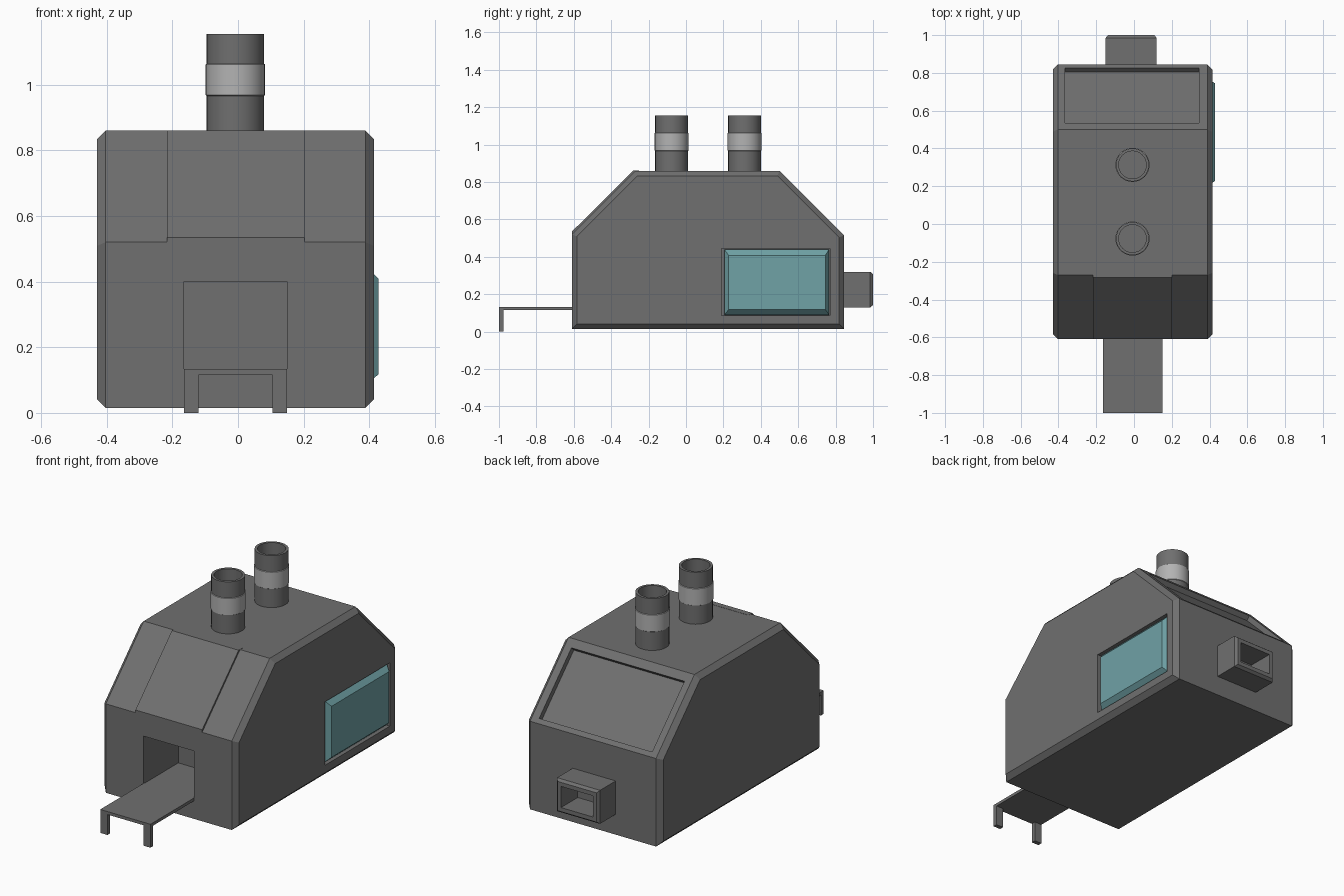
import bpy, bmesh, math
from mathutils import Vector, Matrix

if "Cube" in bpy.data.objects:
    bpy.data.objects.remove(bpy.data.objects["Cube"])


def material(name, color):
    m = bpy.data.materials.new(name)
    m.diffuse_color = (*color, 1)
    m.use_nodes = True
    m.node_tree.nodes["Principled BSDF"].inputs["Base Color"].default_value = m.diffuse_color
    return m


DARK = material("dark_grey", (0.16, 0.16, 0.16))
LIGHT = material("light_grey", (0.45, 0.45, 0.45))
TEAL = material("teal_glass", (0.16, 0.36, 0.38))


def finish(name, bm, mat=DARK):
    bmesh.ops.recalc_face_normals(bm, faces=bm.faces)
    me = bpy.data.meshes.new(name)
    bm.to_mesh(me)
    bm.free()
    me.materials.append(mat)
    ob = bpy.data.objects.new(name, me)
    bpy.context.collection.objects.link(ob)
    return ob


def prism(name, profile, x0, x1, chamfer=0.0):
    """Extrude a (y, z) profile along x, optionally chamfering both end rims."""
    bm = bmesh.new()
    face = bm.faces.new([bm.verts.new((x0, y, z)) for y, z in profile])
    new = bmesh.ops.extrude_face_region(bm, geom=[face])["geom"]
    bmesh.ops.translate(bm, vec=(x1 - x0, 0, 0),
                        verts=[g for g in new if isinstance(g, bmesh.types.BMVert)])
    if chamfer:
        rims = [e for e in bm.edges if abs(e.verts[0].co.x - e.verts[1].co.x) < 1e-5]
        bmesh.ops.bevel(bm, geom=rims, offset=chamfer, segments=1,
                        affect='EDGES', profile=0.5)
    return finish(name, bm)


def box(name, x, y, z, mat=DARK):
    bm = bmesh.new()
    bmesh.ops.create_cube(bm, size=1)
    for v in bm.verts:
        v.co = Vector([a[0] if c < 0 else a[1] for a, c in zip((x, y, z), v.co)])
    return finish(name, bm, mat)


def lathe(name, profile, x, y, mat, sides=32):
    """Spin a closed (radius, z) loop round a vertical axis."""
    bm = bmesh.new()
    rings = [[bm.verts.new((x + r * math.cos(2 * math.pi * i / sides),
                            y + r * math.sin(2 * math.pi * i / sides), z))
              for i in range(sides)] for r, z in profile]
    for a, b in zip(rings, rings[1:] + rings[:1]):
        for i in range(sides):
            j = (i + 1) % sides
            bm.faces.new((a[i], a[j], b[j], b[i]))
    ob = finish(name, bm, mat)
    bpy.context.view_layer.objects.active = ob
    bpy.ops.object.select_all(action='DESELECT')
    ob.select_set(True)
    bpy.ops.object.shade_smooth_by_angle(angle=math.radians(30))
    return ob


def cut(target, cutter):
    mod = target.modifiers.new("cut", 'BOOLEAN')
    mod.operation, mod.solver, mod.object = 'DIFFERENCE', 'EXACT', cutter
    bpy.context.view_layer.objects.active = target
    bpy.ops.object.modifier_apply(modifier=mod.name)
    bpy.data.objects.remove(cutter)


# Main housing with sloped front and back
body = prism("housing", [(-0.61, 0.015), (0.845, 0.015), (0.845, 0.515), (0.50, 0.86),
                         (-0.27, 0.86), (-0.61, 0.52)], -0.43, 0.415, 0.027)

# Front doorway, side window recess and sunken rear panel
cut(body, box("cut_door", (-0.165, 0.15), (-0.7, -0.30), (0.13, 0.40)))
cut(body, box("cut_window", (0.375, 0.5), (0.19, 0.77), (0.085, 0.445)))
d = 0.03 * math.sqrt(0.5)
top, bottom = Vector((0.535, 0.825)), Vector((0.825, 0.535))
inn, out = Vector((-d, -d)), Vector((0.1, 0.1))
cut(body, prism("cut_rear", [top + inn, bottom + inn, bottom + out, top + out], -0.365, 0.345))

# Raised panel on the front slope
prism("front_slope_panel", [(-0.61, 0.50), (-0.61, 0.535), (-0.283, 0.861),
                            (-0.25, 0.861), (-0.25, 0.82)], -0.217, 0.202)

# Side window glass: a block tapering outward
bm = bmesh.new()
rings = [[bm.verts.new((x, y, z)) for y, z in ((y0, z0), (y1, z0), (y1, z1), (y0, z1))]
         for x, y0, y1, z0, z1 in ((0.37, 0.205, 0.765, 0.09, 0.44),
                                   (0.398, 0.205, 0.765, 0.09, 0.44),
                                   (0.428, 0.228, 0.745, 0.118, 0.408))]
for a, b in zip(rings, rings[1:]):
    for i in range(4):
        j = (i + 1) % 4
        bm.faces.new((a[i], a[j], b[j], b[i]))
bm.faces.new(rings[0])
bm.faces.new(rings[-1])
finish("window_glass", bm, TEAL)

# Loading shelf with two legs
box("shelf", (-0.165, 0.15), (-1.0, -0.605), (0.116, 0.133))
for side, x in (("left", (-0.165, -0.12)), ("right", (0.105, 0.15))):
    box(side + "_shelf_leg", x, (-1.0, -0.975), (0.0, 0.118))

# Rear outlet: rectangular duct with a chamfered rim
bm = bmesh.new()
rings = [[bm.verts.new((cx, y, cz)) for cx, cz in
          ((-0.15 + t, 0.13 + t), (0.12 - t, 0.13 + t), (0.12 - t, 0.32 - t), (-0.15 + t, 0.32 - t))]
         for y, t in ((0.84, 0), (0.985, 0), (1.0, 0.012), (1.0, 0.035), (0.85, 0.035))]
for a, b in zip(rings, rings[1:]):
    for i in range(4):
        j = (i + 1) % 4
        bm.faces.new((a[i], a[j], b[j], b[i]))
bm.faces.new(rings[-1])
bm.faces.new(rings[0])
finish("rear_outlet", bm)

# Two hollow chimneys with pale bands
for label, y in (("front", -0.077), ("back", 0.313)):
    lathe(label + "_chimney", [(0.0875, 0.85), (0.0875, 1.155), (0.073, 1.155), (0.073, 0.85)],
          -0.008, y, DARK)
    lathe(label + "_chimney_band", [(0.086, 0.965), (0.0905, 0.968), (0.0905, 1.062), (0.086, 1.065)],
          -0.008, y, LIGHT)
